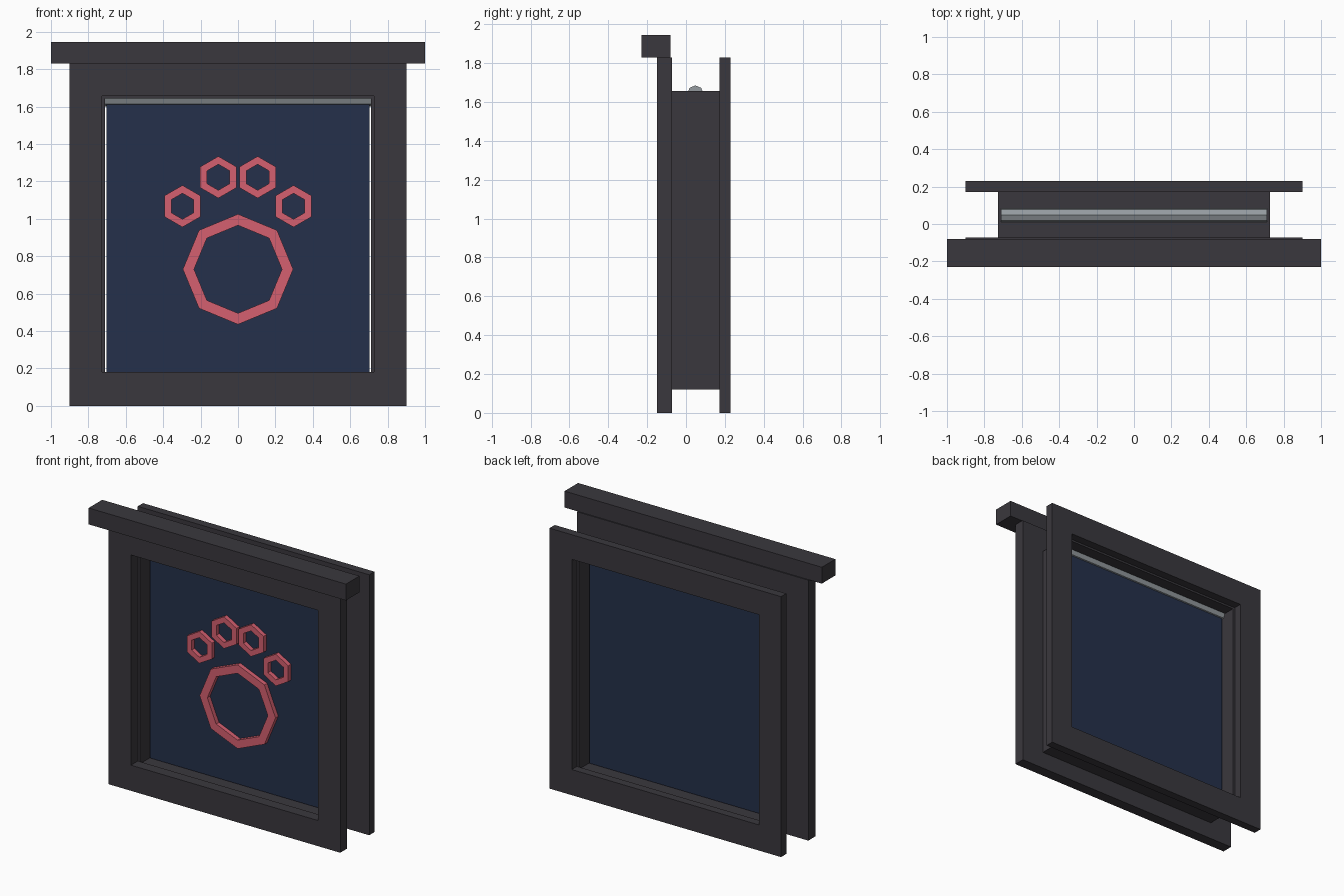
import bpy, bmesh
from math import sin, cos, pi

cube = bpy.data.objects.get("Cube")
if cube:
    bpy.data.objects.remove(cube, do_unlink=True)


def material(name, rgb):
    m = bpy.data.materials.new(name)
    m.use_nodes = True
    m.diffuse_color = (*rgb, 1)
    m.node_tree.nodes["Principled BSDF"].inputs["Base Color"].default_value = (*rgb, 1)
    return m


charcoal = material("charcoal", (0.042, 0.039, 0.047))
navy = material("navy", (0.018, 0.030, 0.069))
coral = material("coral", (0.66, 0.115, 0.16))
steel = material("steel", (0.30, 0.33, 0.35))


def add_object(name, bm, mat):
    bmesh.ops.recalc_face_normals(bm, faces=bm.faces)
    mesh = bpy.data.meshes.new(name)
    bm.to_mesh(mesh)
    bm.free()
    mesh.materials.append(mat)
    obj = bpy.data.objects.new(name, mesh)
    bpy.context.collection.objects.link(obj)
    return obj


def box(name, x, y, z, mat):
    """Box from (min, max) pairs."""
    bm = bmesh.new()
    bmesh.ops.create_cube(bm, size=1)
    for v in bm.verts:
        v.co = [a + (b - a) * (c + 0.5) for (a, b), c in zip((x, y, z), v.co)]
    return add_object(name, bm, mat)


def loop_solid(name, outer, inner, y0, y1, mat):
    """Ring between two matching (x, z) outlines, extruded from y0 to y1."""
    bm = bmesh.new()
    rings = [[bm.verts.new((x, y, z)) for x, z in pts]
             for pts, y in ((outer, y0), (outer, y1), (inner, y1), (inner, y0))]
    n = len(outer)
    for k in range(4):
        a, b = rings[k], rings[(k + 1) % 4]
        for i in range(n):
            j = (i + 1) % n
            bm.faces.new((a[i], a[j], b[j], b[i]))
    return add_object(name, bm, mat)


def rect(half, z0, z1):
    return [(-half, z0), (half, z0), (half, z1), (-half, z1)]


def polygon(cx, cz, r, sides):
    return [(cx + r * sin(2 * pi * i / sides), cz + r * cos(2 * pi * i / sides))
            for i in range(sides)]


# Wall frames, one on each side of the wall, joined by a thin tunnel
opening = rect(0.727, 0.18, 1.657)
loop_solid("front_frame", rect(0.9, 0, 1.83), opening, -0.15, -0.073, charcoal)
loop_solid("back_frame", rect(0.9, 0, 1.83), opening, 0.172, 0.23, charcoal)
loop_solid("tunnel", rect(0.727, 0.12, 1.657), rect(0.711, 0.165, 1.643),
           -0.073, 0.172, charcoal)

# Header bar above the front frame
box("header_bar", (-1, 1), (-0.23, -0.08), (1.83, 1.945), charcoal)

# Swinging flap and its eight-sided hinge rod
box("flap", (-0.702, 0.702), (0.026, 0.07), (0.17, 1.61), navy)
bm = bmesh.new()
ends = [[bm.verts.new((x, y, z)) for y, z in polygon(0.048, 1.643, 0.042, 8)]
        for x in (-0.71, 0.71)]
for end in ends:
    bm.faces.new(end)
for i in range(8):
    j = (i + 1) % 8
    bm.faces.new((ends[0][i], ends[0][j], ends[1][j], ends[1][i]))
add_object("hinge_rod", bm, steel)


# Paw print outlines on the front of the flap
def paw_ring(name, x, z, outer, inner, sides):
    loop_solid(name, polygon(x, z, outer, sides), polygon(x, z, inner, sides),
               -0.005, 0.03, coral)


paw_ring("paw_pad", 0, 0.73, 0.295, 0.235, 8)
for side, s in (("left", 1), ("right", -1)):
    paw_ring(side + "_inner_toe", s * 0.105, 1.222, 0.112, 0.069, 6)
    paw_ring(side + "_outer_toe", s * 0.297, 1.067, 0.112, 0.069, 6)
